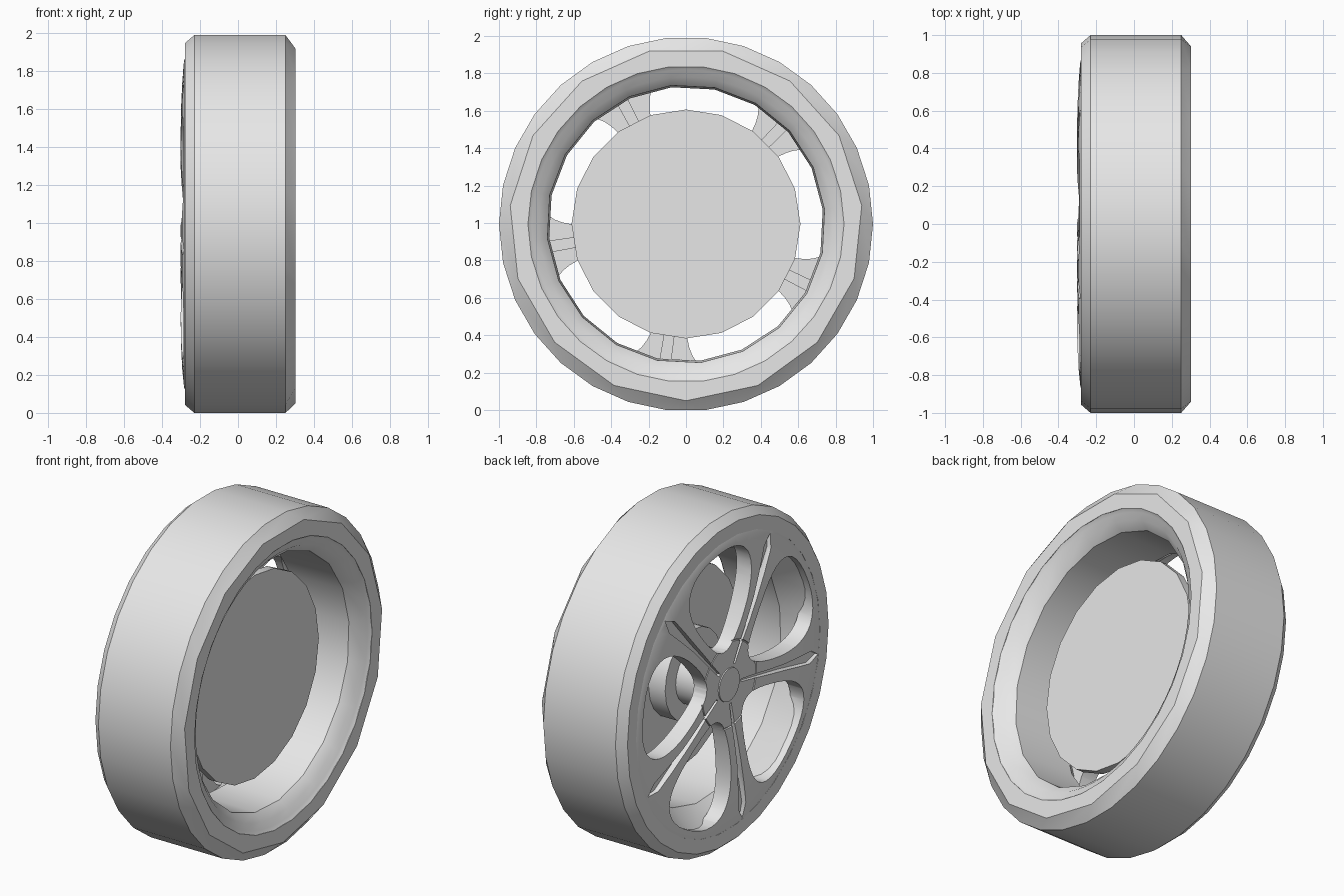
import bpy, bmesh
from math import cos, sin, pi, radians
from mathutils import Matrix

cube = bpy.data.objects.get("Cube")
if cube:
    bpy.data.objects.remove(cube, do_unlink=True)

AXLE_Z = 0.9945
SPOKES = [radians(45.4 + 72 * i) for i in range(5)]

grey = bpy.data.materials.new("light_grey")
grey.use_nodes = True
grey.diffuse_color = (0.8, 0.8, 0.8, 1)
for node in grey.node_tree.nodes:
    if node.type == 'BSDF_PRINCIPLED':
        node.inputs["Base Color"].default_value = (0.8, 0.8, 0.8, 1)


def finish(name, bm):
    bmesh.ops.remove_doubles(bm, verts=bm.verts[:], dist=1e-5)
    bmesh.ops.recalc_face_normals(bm, faces=bm.faces[:])
    mesh = bpy.data.meshes.new(name)
    bm.to_mesh(mesh)
    bm.free()
    mesh.materials.append(grey)
    obj = bpy.data.objects.new(name, mesh)
    bpy.context.collection.objects.link(obj)
    return obj


def smooth(obj, angle=30):
    bpy.ops.object.select_all(action='DESELECT')
    obj.select_set(True)
    bpy.context.view_layer.objects.active = obj
    bpy.ops.object.shade_smooth_by_angle(angle=radians(angle))


def revolve(name, profile, slots):
    """Spin (x, radius[, sides, phase]) about the axle; rings may have fewer sides."""
    bm = bmesh.new()
    rings = []
    for x, r, *extra in profile:
        sides, phase = extra if extra else (slots, 0)
        ring = []
        for k in range(slots):
            a = (k * sides // slots) * 2 * pi / sides + radians(phase)
            ring.append(bm.verts.new((x, r * cos(a), AXLE_Z + r * sin(a))))
        rings.append(ring)
    pairs = list(zip(rings, rings[1:]))
    if profile[0][1] > 0:
        pairs.append((rings[-1], rings[0]))
    for a, b in pairs:
        for k in range(slots):
            n = (k + 1) % slots
            bm.faces.new((a[k], a[n], b[n], b[k]))
    return finish(name, bm)


def add_prism(bm, outline, angle, x0, x1):
    """Extrude an outline of (radial, sideways) points along the axle."""
    c, s = cos(angle), sin(angle)
    ends = [[bm.verts.new((x, r * c - w * s, AXLE_Z + r * s + w * c))
             for r, w in outline] for x in (x0, x1)]
    bm.faces.new(ends[0])
    bm.faces.new(ends[1][::-1])
    n = len(outline)
    for i in range(n):
        j = (i + 1) % n
        bm.faces.new((ends[0][i], ends[1][i], ends[1][j], ends[0][j]))


# Tyre with a coarser edge on the inner side
smooth(revolve("tyre", [(-0.28, 0.875), (-0.28, 0.957), (-0.23, 1), (0.25, 1),
                        (0.302, 0.945, 15, 6), (0.302, 0.845)], 30))

# Rim barrel
smooth(revolve("rim_barrel", [(0.302, 0.845), (0.285, 0.825), (0.268, 0.785),
                              (0.22, 0.745, 20, 6), (-0.12, 0.735, 20, 6),
                              (-0.26, 0.835), (-0.26, 0.86), (0.29, 0.848)], 60))

# Brake disc with stepped hub
smooth(revolve("brake_disc", [(0.11, 0), (0.11, 0.612), (0.06, 0.612), (0.06, 0.27),
                              (-0.05, 0.27), (-0.05, 0.17), (-0.22, 0.17), (-0.22, 0)], 20))

# Domed wheel face, with a seam around the hub
face = revolve("wheel_face", [(-0.283, 0), (-0.284, 0.15), (-0.288, 0.25), (-0.28, 0.252),
                              (-0.28, 0.257), (-0.289, 0.259), (-0.297, 0.37),
                              (-0.302, 0.5), (-0.3, 0.64), (-0.294, 0.76), (-0.284, 0.86),
                              (-0.272, 0.89), (-0.2, 0.89), (-0.2, 0)], 80)

# Cutters for the five openings and the spoke grooves
opening = []
for i in range(40):
    t = 2 * pi * (i + 0.5) / 40
    side = 1 if sin(t) > 0 else -1
    width = 0.265 * side * abs(sin(t)) ** 0.85 * (1 - 0.48 * cos(t))
    opening.append((0.52 - 0.305 * cos(t), width))
half = [(0.12, 0.008), (0.5, 0.018), (0.78, 0.036)]
groove = half + [(0.86, 0)] + [(r, -w) for r, w in reversed(half)]
bm = bmesh.new()
for a in SPOKES:
    add_prism(bm, opening, a + pi / 5, -0.4, -0.1)
    add_prism(bm, groove, a, -0.4, -0.265)
cutter = finish("face_cutter", bm)
cutter.hide_render = True

mod = face.modifiers.new("openings", 'BOOLEAN')
mod.operation = 'DIFFERENCE'
mod.solver = 'EXACT'
mod.object = cutter
bpy.context.view_layer.update()
cut_mesh = bpy.data.meshes.new_from_object(
    face.evaluated_get(bpy.context.evaluated_depsgraph_get()))
face.modifiers.clear()
face.data = cut_mesh
bpy.data.objects.remove(cutter, do_unlink=True)
smooth(face)

# Ribs along the back of the spokes
bm = bmesh.new()
for a in SPOKES:
    add_prism(bm, [(0.2, -0.02), (0.76, -0.032), (0.76, 0.032), (0.2, 0.02)], a, -0.21, -0.185)
finish("spoke_ribs", bm)

# Centre cap
smooth(revolve("centre_cap", [(-0.29, 0), (-0.29, 0.098), (-0.28, 0.1), (-0.28, 0)], 24))
